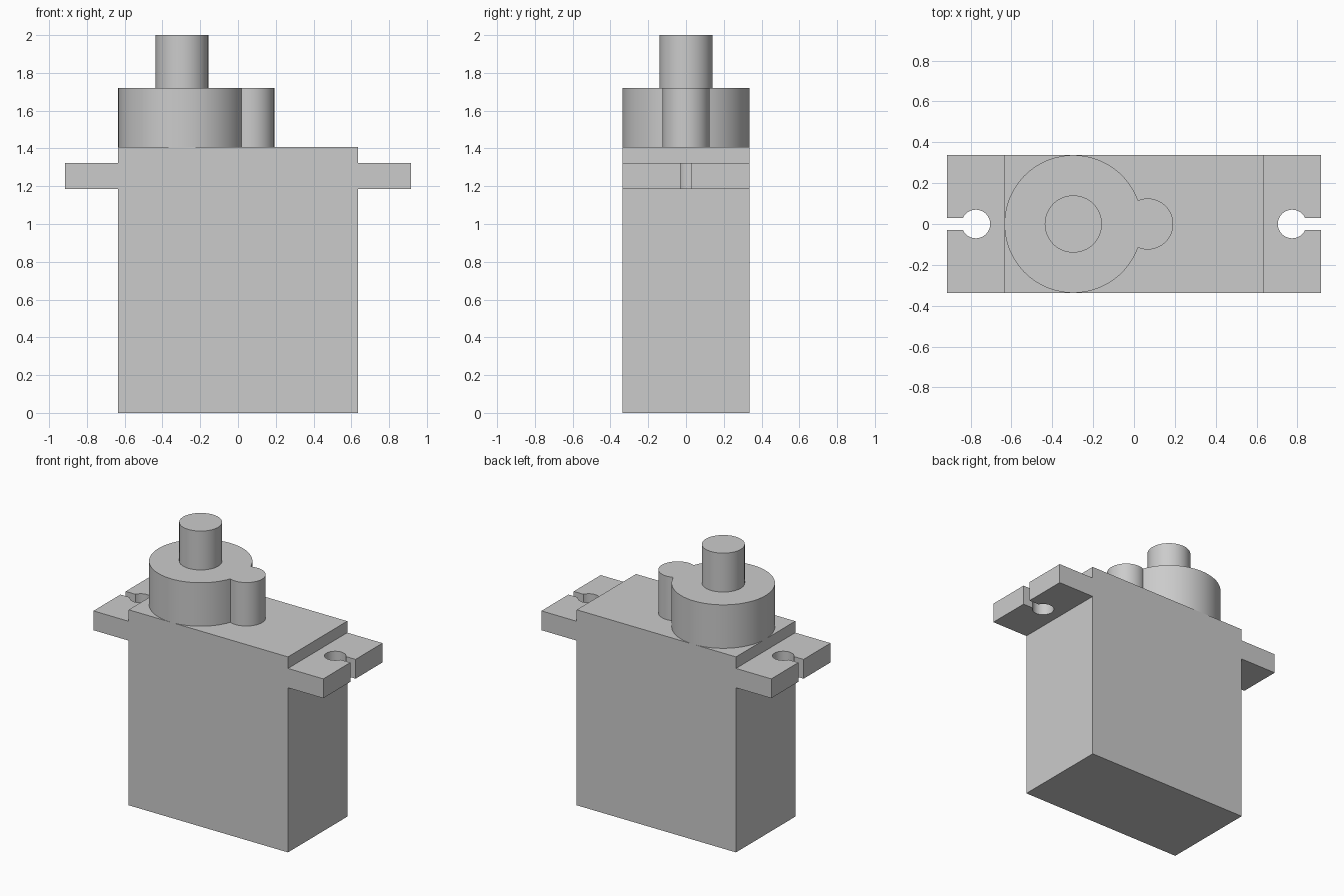
import bpy
import bmesh
from math import acos, cos, sin, pi, asin
from mathutils import Vector

cube = bpy.data.objects.get("Cube")
if cube:
    bpy.data.objects.remove(cube, do_unlink=True)

# Main dimensions
HALF_X, HALF_Y, TAB_X = 0.634, 0.337, 0.915
TAB_LOW, TAB_HIGH = 1.185, 1.324
BODY_TOP, GEAR_TOP, SHAFT_TOP = 1.407, 1.72, 2.0
GEAR_X, GEAR_R = -0.297, 0.337
IDLER_X, IDLER_R = 0.067, 0.125
SHAFT_R = 0.14
HOLE_X, HOLE_R, SLOT = 0.774, 0.07, 0.03

grey = bpy.data.materials.new("plain grey")
grey.use_nodes = True
COLOUR = (0.6, 0.6, 0.6, 1)
grey.diffuse_color = COLOUR
grey.node_tree.nodes["Principled BSDF"].inputs["Base Color"].default_value = COLOUR


def arc(x, radius, start, end, steps):
    """Points on an arc centred on (x, 0)."""
    angles = [start + (end - start) * i / steps for i in range(steps + 1)]
    return [(x + radius * cos(a), radius * sin(a)) for a in angles]


def extrude(name, outline, place, offset):
    """Make a solid from a closed outline, swept along offset."""
    bm = bmesh.new()
    face = bm.faces.new([bm.verts.new(place(u, v)) for u, v in outline])
    swept = bmesh.ops.extrude_face_region(bm, geom=[face], use_keep_orig=True)
    verts = [g for g in swept["geom"] if isinstance(g, bmesh.types.BMVert)]
    bmesh.ops.translate(bm, verts=verts, vec=Vector(offset))
    bmesh.ops.recalc_face_normals(bm, faces=bm.faces)
    mesh = bpy.data.meshes.new(name)
    bm.to_mesh(mesh)
    bm.free()
    mesh.materials.append(grey)
    obj = bpy.data.objects.new(name, mesh)
    bpy.context.collection.objects.link(obj)
    return obj


def upright(name, outline, low, high):
    return extrude(name, outline, lambda x, y: (x, y, low), (0, 0, high - low))


def activate(obj):
    bpy.ops.object.select_all(action='DESELECT')
    obj.select_set(True)
    bpy.context.view_layer.objects.active = obj


def smooth(obj):
    activate(obj)
    bpy.ops.object.shade_smooth_by_angle(angle=pi / 6)


# Case with mounting tabs: one stepped silhouette swept front to back
half = [(HALF_X, 0), (HALF_X, TAB_LOW), (TAB_X, TAB_LOW),
        (TAB_X, TAB_HIGH), (HALF_X, TAB_HIGH), (HALF_X, BODY_TOP)]
silhouette = half + [(-x, z) for x, z in reversed(half)]
case = extrude("case", silhouette, lambda x, z: (x, -HALF_Y, z), (0, 2 * HALF_Y, 0))

# Open-ended screw holes in both tabs
mouth = asin(SLOT / HOLE_R)
keyhole = arc(HOLE_X, HOLE_R, mouth, 2 * pi - mouth, 40)
keyhole += [(TAB_X + 0.1, -SLOT), (TAB_X + 0.1, SLOT)]
for side, sign in (("left", 1), ("right", -1)):
    cutter = upright(side + "_hole_cutter", [(sign * x, y) for x, y in keyhole],
                     TAB_LOW - 0.05, TAB_HIGH + 0.05)
    cutter.hide_render = True
    activate(case)
    cut = case.modifiers.new(side + "_hole", 'BOOLEAN')
    cut.operation, cut.solver, cut.object = 'DIFFERENCE', 'EXACT', cutter
    bpy.ops.object.modifier_apply(modifier=cut.name)
    bpy.data.objects.remove(cutter, do_unlink=True)
smooth(case)

# Gear housing: large and small rounds merged in one outline
gap = IDLER_X - GEAR_X
big = acos((gap ** 2 + GEAR_R ** 2 - IDLER_R ** 2) / (2 * gap * GEAR_R))
small = pi - acos((gap ** 2 + IDLER_R ** 2 - GEAR_R ** 2) / (2 * gap * IDLER_R))
housing = arc(GEAR_X, GEAR_R, big, 2 * pi - big, 80)
housing += arc(IDLER_X, IDLER_R, -small, small, 40)[1:-1]
smooth(upright("gear_housing", housing, BODY_TOP, GEAR_TOP))

# Output shaft
circle = arc(GEAR_X, SHAFT_R, 0, 2 * pi, 64)[:-1]
smooth(upright("output_shaft", circle, GEAR_TOP, SHAFT_TOP))
